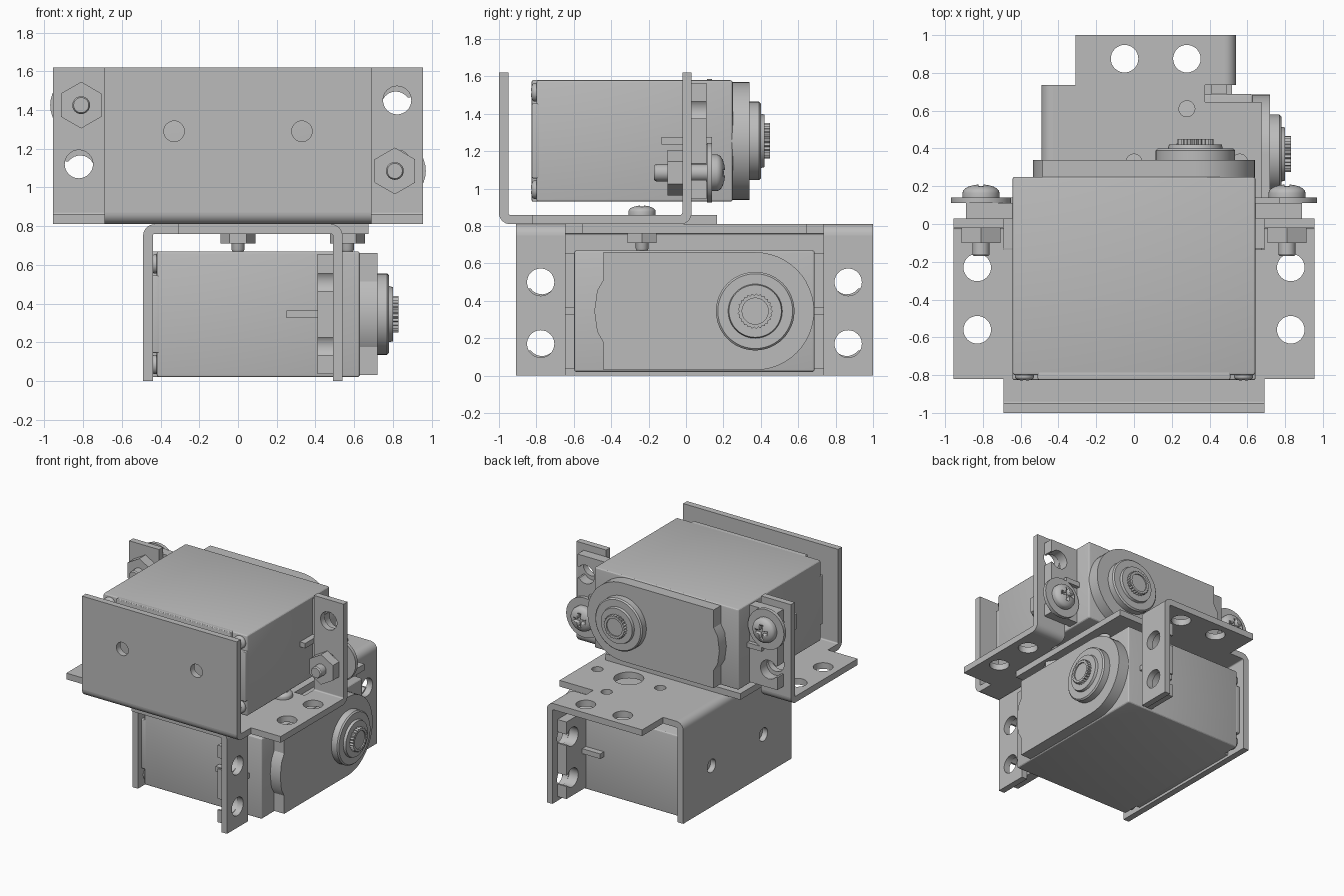
import bpy, bmesh
from math import cos, sin, pi, asin
from mathutils import Matrix, Vector

if "Cube" in bpy.data.objects:
    bpy.data.objects.remove(bpy.data.objects["Cube"])

grey = bpy.data.materials.new("plain_grey")
grey.use_nodes = True
tone = (0.5, 0.5, 0.5, 1)
grey.diffuse_color = tone
grey.node_tree.nodes["Principled BSDF"].inputs["Base Color"].default_value = tone

# Each unit is described as (u across, v along the shaft, w away from the base)
FLAT = Matrix.Identity(4)
ALONG = Matrix(((1, 0, 0, 0), (0, 0, 1, 0), (0, 1, 0, 0), (0, 0, 0, 1)))   # drawn in u,w
ACROSS = Matrix(((0, 0, 1, 0), (1, 0, 0, 0), (0, 1, 0, 0), (0, 0, 0, 1)))  # drawn in v,w
SEAM = 0.81
THICK = 0.05


def move(x, y, z):
    return Matrix.Translation((x, y, z))


def finish(name, bm, matrix):
    """Turn a bmesh into a placed, shaded object."""
    bmesh.ops.remove_doubles(bm, verts=bm.verts, dist=0.0002)
    bm.transform(matrix)
    bmesh.ops.recalc_face_normals(bm, faces=bm.faces)
    mesh = bpy.data.meshes.new(name)
    bm.to_mesh(mesh)
    bm.free()
    mesh.materials.clear()
    mesh.materials.append(grey)
    mesh.shade_smooth()
    mesh.set_sharp_from_angle(angle=0.5)
    ob = bpy.data.objects.new(name, mesh)
    bpy.context.collection.objects.link(ob)
    return ob


def arc(cx, cy, r, start, end, n=12):
    steps = [start + (end - start) * i / n for i in range(n + 1)]
    return [(cx + r * cos(a), cy + r * sin(a)) for a in steps]


def ring(cx, cy, r, n=32):
    return arc(cx, cy, r, 0, 2 * pi, n)[:-1]


def slab(name, loops, low, high, matrix):
    """Extrude an outline (first loop) with holes (other loops)."""
    curve = bpy.data.curves.new(name, 'CURVE')
    curve.dimensions, curve.fill_mode = '2D', 'BOTH'
    curve.extrude = (high - low) / 2
    for loop in loops:
        spline = curve.splines.new('POLY')
        spline.points.add(len(loop) - 1)
        for p, (x, y) in zip(spline.points, loop):
            p.co = (x, y, 0, 1)
        spline.use_cyclic_u = True
    temp = bpy.data.objects.new(name, curve)
    mesh = bpy.data.meshes.new_from_object(temp)
    bm = bmesh.new()
    bm.from_mesh(mesh)
    bpy.data.objects.remove(temp)
    bpy.data.curves.remove(curve)
    bpy.data.meshes.remove(mesh)
    return finish(name, bm, matrix @ move(0, 0, (low + high) / 2))


def box(name, u, v, w, matrix, bevel=0):
    bm = bmesh.new()
    size = [b - a for a, b in (u, v, w)]
    mid = Vector([(a + b) / 2 for a, b in (u, v, w)])
    bmesh.ops.create_cube(bm, size=1)
    bmesh.ops.transform(bm, matrix=Matrix.Translation(mid) @ Matrix.Diagonal((*size, 1)), verts=bm.verts)
    if bevel:
        bmesh.ops.bevel(bm, geom=bm.edges[:], offset=bevel, segments=3, affect='EDGES', profile=0.5)
    return finish(name, bm, matrix)


def turned(name, profile, matrix, n=40):
    """Spin a (radius, height) profile round the local z axis."""
    bm = bmesh.new()
    verts = [bm.verts.new((r, 0, h)) for r, h in profile]
    edges = [bm.edges.new(pair) for pair in zip(verts, verts[1:])]
    bmesh.ops.spin(bm, geom=verts + edges, cent=(0, 0, 0), axis=(0, 0, 1), angle=2 * pi, steps=n, use_merge=True)
    return finish(name, bm, matrix)


def pan_head(name, r, h, matrix):
    """Domed screw head with a cross recess."""
    dome = [(r * cos(a), h * (0.35 + 0.65 * sin(a))) for a in [i * pi / 12 for i in range(6)]]
    head = turned(name, [(0, 0), (r, 0)] + dome + [(0, h)], matrix, 32)
    slot, arm = r * 0.14, r * 0.55
    for a, b in ((slot, arm), (arm, slot)):
        cutter = box("recess_cutter", (-a, a), (-b, b), (h * 0.5, h * 2), matrix)
        cutter.hide_render = True
        mod = head.modifiers.new("recess", 'BOOLEAN')
        mod.operation, mod.object, mod.solver = 'DIFFERENCE', cutter, 'EXACT'
        bpy.context.view_layer.objects.active = head
        bpy.ops.object.modifier_apply(modifier="recess")
        bpy.data.objects.remove(cutter)


def bolt(name, matrix, r, head_h, head_z, nut_low, nut_high, end, turn=0):
    """Screw on the local z axis with its hexagonal nut."""
    pan_head(name + "_head", r, head_h, matrix @ move(0, 0, head_z))
    shank = r * 0.47
    turned(name + "_shank", [(0, end), (shank * 0.85, end), (shank, end + 0.01), (shank, head_z), (0, head_z)], matrix, 24)
    slab(name + "_nut", [arc(0, 0, r * 1.23, turn, turn + 2 * pi, 6)[:-1]], nut_low, nut_high, matrix)


def bracket(tag, M):
    # Base plate with wings, relief notches and tongue
    side = [(0.69, -0.94), (0.69, -0.82), (0.955, -0.82), (0.955, -0.03), (0.69, -0.03),
            (0.69, -0.135), (0.6, -0.135), (0.6, 0.165)]
    outline = side + [(-u, v) for u, v in reversed(side)]
    holes = [ring(0, -0.23, 0.042)]
    for s in (-1, 1):
        holes += [ring(s * 0.83, v, 0.073) for v in (-0.23, -0.56)]
        holes += [ring(s * 0.283, -0.23, 0.11), ring(s * 0.565, -0.23, 0.042)]
        holes += [ring(s * 0.283, v, 0.042) for v in (-0.51, 0.05)]
    slab(tag + "_base_plate", [outline] + holes, 0, THICK, M)
    # Upright end plate with two holes
    end = [(-0.69, 0.06), (0.69, 0.06), (0.69, SEAM), (-0.69, SEAM)]
    slab(tag + "_end_plate", [end] + [ring(s * 0.33, 0.48, 0.053) for s in (-1, 1)], -1, -0.95, M @ ALONG)
    bend = arc(-0.94, 0.06, 0.06, pi, 1.5 * pi, 8) + arc(-0.94, 0.06, 0.01, 1.5 * pi, pi, 8)
    slab(tag + "_end_bend", [bend], -0.69, 0.69, M @ ACROSS)
    # Ears
    bend = arc(-0.03, 0.06, 0.06, -pi / 2, 0, 8) + arc(-0.03, 0.06, 0.01, 0, -pi / 2, 8)
    for s, word in ((-1, "_first"), (1, "_second")):
        ear = [(s * 0.69, 0.06), (s * 0.955, 0.06), (s * 0.955, SEAM), (s * 0.69, SEAM)]
        slab(tag + word + "_ear", [ear] + [ring(s * 0.822, w, 0.073) for w in (0.31, 0.64)], -0.02, 0.03, M @ ALONG)
        slab(tag + word + "_ear_bend", [bend], *sorted((s * 0.69, s * 0.955)), M @ ACROSS)


def servo(tag, M):
    # M puts the middle of the case at w = 0
    F = M @ ALONG
    hw, hh = 0.643, 0.325
    box(tag + "_case", (-hw, hw), (-0.8, 0.25), (-hh, hh), M, 0.014)
    box(tag + "_back_cover_tall", (-0.51, 0.51), (-0.825, -0.78), (-hh, hh), M, 0.008)
    box(tag + "_back_cover_wide", (-hw, hw), (-0.825, -0.78), (-0.2, 0.2), M, 0.008)
    for i in (-1, 1):
        for j in (-1, 1):
            pan_head(tag + "_case_screw", 0.05, 0.03, F @ move(i * 0.58, j * 0.26, -0.8) @ Matrix.Scale(-1, 4, (0, 0, 1)))
    # Slotted mounting flanges with ribs
    opening = asin(0.6)
    for s, word in ((-1, "_first"), (1, "_second")):
        tab = [(0.6, -0.31), (0.89, -0.31)]
        for h in (-0.165, 0.165):
            tab += [(0.89, h - 0.045)] + arc(0.815, h, 0.075, -opening, opening - 2 * pi, 20) + [(0.89, h + 0.045)]
        tab += [(0.89, 0.31), (0.6, 0.31)]
        slab(tag + word + "_flange", [[(s * u, w) for u, w in tab]], 0.03, 0.11, F)
        box(tag + word + "_back_rib", sorted((s * 0.6, s * 0.69)), (-0.13, 0.04), (-0.02, 0.02), M)
        box(tag + word + "_front_rib", sorted((s * 0.6, s * 0.77)), (0.1, 0.14), (-0.02, 0.02), M)
    # Gear cover: round about the shaft, small bulge at the far end
    shaft = 0.325
    bulge = [(-0.485, 0.17), (-0.52, 0.11), (-0.535, 0), (-0.52, -0.11), (-0.485, -0.17)]
    cover = arc(shaft, 0, 0.315, -pi / 2, pi / 2, 24) + [(-0.485, 0.315)] + bulge + [(-0.485, -0.315)]
    slab(tag + "_gear_cover", [cover], 0.24, 0.34, F)
    # Output boss and toothed shaft
    S = F @ move(shaft, 0, 0)
    turned(tag + "_output_boss", [(0, 0.33), (0.21, 0.33), (0.21, 0.39), (0.2, 0.4), (0.145, 0.4),
                                  (0.14, 0.42), (0, 0.42)], S, 48)
    teeth = [(r * cos(a), r * sin(a)) for r, a in [(0.095 - 0.01 * (i % 2), i * pi / 25) for i in range(50)]]
    slab(tag + "_spline", [teeth, ring(0, 0, 0.07)], 0.41, 0.45, S)
    turned(tag + "_spline_core", [(0, 0.41), (0.07, 0.41), (0.07, 0.44), (0, 0.44)], S, 32)


# Upper unit points its shaft to +y; lower unit hangs upside down with its shaft to +x
UPPER = move(0, 0, SEAM)
LOWER = move(0.51, 0.045, SEAM) @ Matrix(((0, 1, 0, 0), (1, 0, 0, 0), (0, 0, -1, 0), (0, 0, 0, 1)))
bracket("upper_bracket", UPPER)
bracket("lower_bracket", LOWER)
servo("upper_servo", UPPER @ move(0, 0, 0.445))
servo("lower_servo", LOWER @ move(0, -0.13, 0.465))

# Bolts through the upper ears, with wide washers
for u, w in ((-0.81, 0.615), (0.81, 0.275)):
    at = UPPER @ ALONG @ move(u, w, 0)
    slab("ear_washer", [ring(0, 0, 0.16)], 0.112, 0.14, at)
    bolt("ear_bolt", at, 0.098, 0.07, 0.14, -0.1, -0.02, -0.17, pi / 2)

# Bolts joining the two brackets
for x in (0, 0.565):
    bolt("joining_bolt", move(x, -0.235, SEAM), 0.073, 0.05, THICK, -0.1, -THICK, -0.14)
